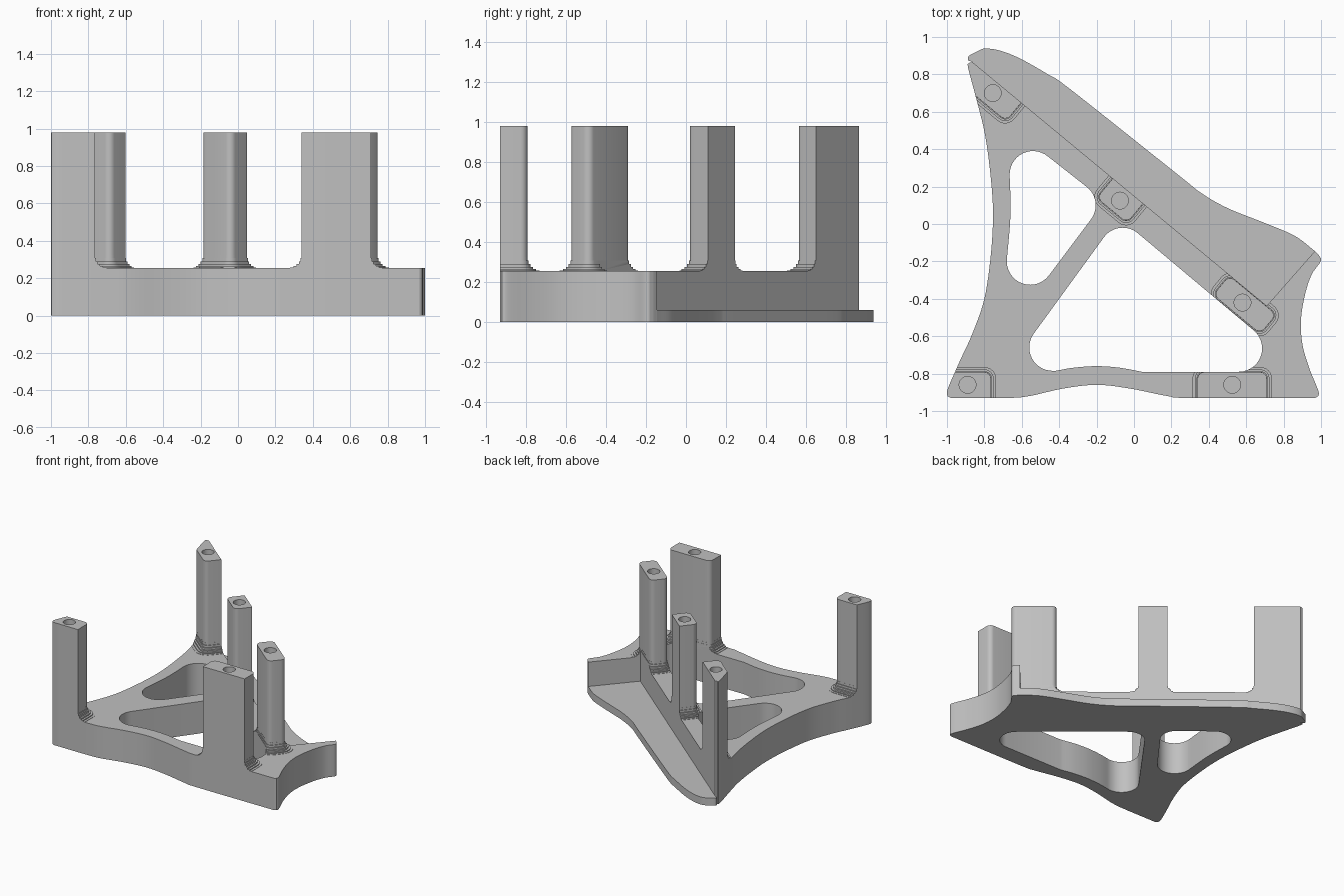
import bpy, bmesh, math
from mathutils import Vector, Matrix

cube = bpy.data.objects.get("Cube")
if cube:
    bpy.data.objects.remove(cube)

grey = bpy.data.materials.new("plain_grey")
grey.use_nodes = True
grey.diffuse_color = (0.53, 0.53, 0.53, 1)
grey.node_tree.nodes["Principled BSDF"].inputs["Base Color"].default_value = grey.diffuse_color

LEDGE, DECK, TOP = 0.06, 0.255, 0.98
SLOPE = math.radians(-39.6)      # direction of the diagonal wall


def add_object(name, bm):
    bmesh.ops.recalc_face_normals(bm, faces=bm.faces)
    mesh = bpy.data.meshes.new(name)
    bm.to_mesh(mesh)
    bm.free()
    mesh.materials.append(grey)
    obj = bpy.data.objects.new(name, mesh)
    bpy.context.collection.objects.link(obj)
    return obj


def smooth_path(points, steps=6):
    """Points along a soft curve through all the given points."""
    pts = [Vector(p) for p in points]
    pts = [pts[0] * 2 - pts[1]] + pts + [pts[-1] * 2 - pts[-2]]
    path = []
    for a, b, c, d in zip(pts, pts[1:], pts[2:], pts[3:]):
        for i in range(steps):
            t = i / steps
            path.append(b + (c - a) * (t / 2)
                        + (a * 2 - b * 5 + c * 4 - d) * (t * t / 2)
                        + (b * 3 - a - c * 3 + d) * (t ** 3 / 2))
    return path + [pts[-2]]


def arc(x, y, start, end, radius=0.125, steps=14):
    """Arc between two angles in degrees."""
    angles = [math.radians(start + (end - start) * i / steps) for i in range(steps + 1)]
    return [Vector((x + radius * math.cos(a), y + radius * math.sin(a))) for a in angles]


def prism(name, loops, z0, z1):
    """Extrude an outline, with any holes, from z0 to z1."""
    bm = bmesh.new()
    for loop in loops:
        clean = [p for i, p in enumerate(loop) if (p - loop[i - 1]).length > 0.002]
        verts = [bm.verts.new((p.x, p.y, z0)) for p in clean]
        for i, v in enumerate(verts):
            bm.edges.new((verts[i - 1], v))
    bmesh.ops.triangle_fill(bm, use_beauty=True, use_dissolve=False, edges=bm.edges[:])
    extruded = bmesh.ops.extrude_face_region(bm, geom=bm.faces[:], use_keep_orig=True)["geom"]
    moved = [g for g in extruded if isinstance(g, bmesh.types.BMVert)]
    bmesh.ops.translate(bm, verts=moved, vec=(0, 0, z1 - z0))
    return add_object(name, bm)


def finish(obj):
    bpy.ops.object.select_all(action="DESELECT")
    obj.select_set(True)
    bpy.context.view_layer.objects.active = obj
    bpy.ops.object.shade_smooth_by_angle(angle=math.radians(30))


def cut(obj, tool, operation):
    mod = obj.modifiers.new("cut", "BOOLEAN")
    mod.operation, mod.object, mod.solver = operation, tool, "EXACT"
    bpy.context.view_layer.objects.active = obj
    bpy.ops.object.modifier_apply(modifier=mod.name)


# Outline of the thick deck, anticlockwise from the front left corner
front_edge = smooth_path([(-.98, -.93), (-.68, -.93), (-.56, -.92), (-.38, -.88), (-.2, -.86),
                          (-.02, -.88), (.18, -.92), (.3, -.93), (.97, -.93)])
right_edge = smooth_path([(.985, -.92), (.985, -.89), (.935, -.765), (.9, -.64), (.893, -.51),
                          (.915, -.375), (.95, -.27), (.998, -.2), (.99, -.17), (.967, -.145)])
wall_corner, wall_end = Vector((.71, -.437)), Vector((-.862, .864))
left_edge = smooth_path([(-.88, .862), (-.888, .84), (-.85, .695), (-.797, .48), (-.765, .24),
                         (-.754, .05), (-.765, -.16), (-.8, -.4), (-.866, -.59), (-.93, -.73),
                         (-.995, -.88), (-.998, -.92)])
outline = front_edge + right_edge + [wall_corner, wall_end] + left_edge

# Two rounded openings
small_hole = (arc(-.33, .1, -37, 50) + arc(-.54, .265, 50, 180)
              + smooth_path([(-.665, .26), (-.66, .12), (-.663, 0), (-.68, -.19)])
              + arc(-.555, -.2, 180, 323))
large_hole = (arc(.56, -.665, -90, 50) + arc(-.06, -.145, 50, 143)
              + arc(-.435, -.66, 143, 270)
              + smooth_path([(-.42, -.785), (-.32, -.768), (-.2, -.76), (-.08, -.768), (.04, -.79)]))
footprint = [outline, small_hole, large_hole]
finish(prism("deck", footprint, 0, DECK))

# Thin ledge behind the diagonal wall
ledge_edge = smooth_path([(.967, -.145), (.86, -.064), (.7, .005), (.5, .085), (.36, .165),
                          (.24, .26), (-.34, .72), (-.46, .8), (-.61, .885), (-.717, .927),
                          (-.797, .938), (-.84, .922), (-.883, .898), (-.888, .876)])
finish(prism("rear_ledge", [ledge_edge + [wall_end, wall_corner]], 0, LEDGE))

# Posts with stepped feet, trimmed to the footprint of the deck
trimmer = prism("post_trimmer", footprint, 0.1, 1.1)
trimmer.hide_render = True


def post(name, centre, angle, left, right, front, back, corner=0.035, flare=0.07, steps=6):
    profile = []
    for i in range(steps):
        offset = flare * (1 - math.sin(math.pi / 2 * (i + 0.5) / steps))
        for k in (i, i + 1):
            profile.append((DECK + flare * (1 - math.cos(math.pi / 2 * k / steps)), offset))
    profile += [(profile[-1][0], 0), (TOP, 0)]
    place = Matrix.Translation((*centre, 0)) @ Matrix.Rotation(angle, 4, "Z")
    bm = bmesh.new()
    rings = []
    for z, offset in profile:
        ring = []
        spots = ((right, back), (left, back), (left, front), (right, front))
        for q, (x, y) in enumerate(spots):
            cx = x - math.copysign(corner, x)
            cy = y - math.copysign(corner, y)
            for p in arc(cx, cy, q * 90, q * 90 + 90, corner + offset, 6):
                ring.append(bm.verts.new(place @ Vector((p.x, p.y, z))))
        rings.append(ring)
    for low, high in zip(rings, rings[1:]):
        for i in range(len(low)):
            bm.faces.new((low[i - 1], low[i], high[i], high[i - 1]))
    bm.faces.new(rings[0])
    bm.faces.new(rings[-1])
    obj = add_object(name, bm)
    cut(obj, trimmer, "INTERSECT")
    # Screw hole in the top
    bore = prism("bore", [arc(*centre, 0, 360, 0.045, 28)[:-1]], TOP - 0.25, TOP + 0.1)
    cut(obj, bore, "DIFFERENCE")
    bpy.data.objects.remove(bore)
    finish(obj)


post("front_right_post", (-.89, -.86), 0, -.3, .125, -.2, .068)
post("front_left_post", (.525, -.86), 0, -.185, .185, -.2, .068)
post("diagonal_left_post", (.58, -.42), SLOPE, -.147, .18, -.068, .066)
post("diagonal_middle_post", (-.075, .125), SLOPE, -.105, .105, -.068, .2)
post("rear_right_post", (-.755, .7), SLOPE, -.35, .15, -.07, .2)
bpy.data.objects.remove(trimmer)
